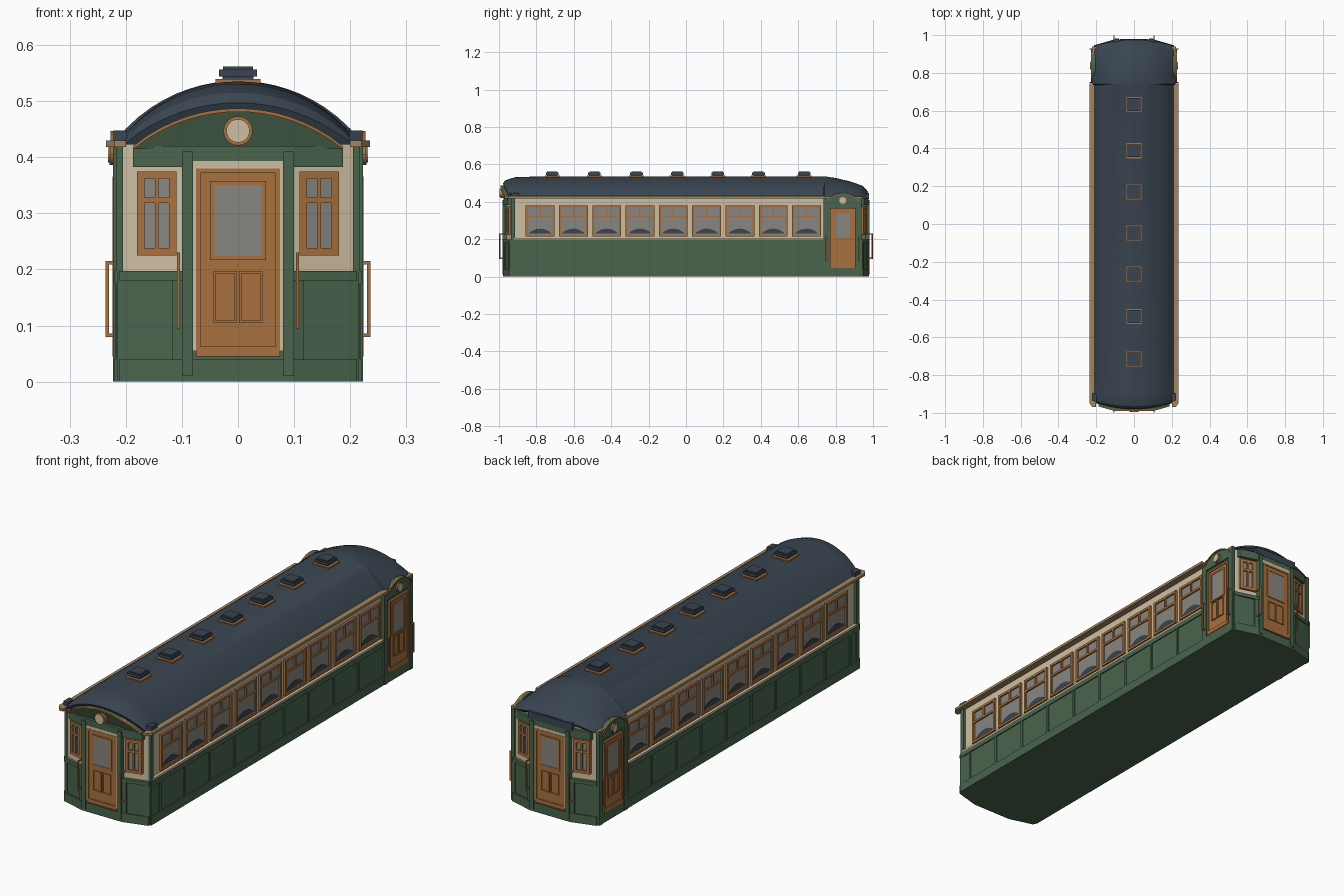
import bpy, bmesh, math

if "Cube" in bpy.data.objects:
    bpy.data.objects.remove(bpy.data.objects["Cube"])


def mat(name, r, g, b):
    m = bpy.data.materials.new(name)
    m.diffuse_color = (r, g, b, 1)
    m.use_nodes = True
    m.node_tree.nodes["Principled BSDF"].inputs["Base Color"].default_value = m.diffuse_color
    return m


GREEN = mat("coach green", 0.068, 0.13, 0.075)
NAVY = mat("slate blue roof", 0.042, 0.06, 0.082)
WOOD = mat("orange wood", 0.40, 0.165, 0.05)
CREAM = mat("cream", 0.62, 0.52, 0.36)
GLASS = mat("grey glass", 0.25, 0.24, 0.22)
TAN = mat("tan gutter", 0.36, 0.235, 0.11)


# Wall coordinates: u along the wall, d outwards, z up
def end_y(x):
    return 0.96 - max(0, abs(x) - 0.1) * 0.286


def end_map(s):
    return lambda u, d, z: (u, s * (end_y(u) + d), z)


def side_map(s):
    return lambda u, d, z: (s * (0.205 + d), u, z)


def flat_map(u, d, v):
    return (u, v, d)


FRONT, BACK = [end_map(-1)], [end_map(1)]
ENDS, SIDES, FLAT = FRONT + BACK, [side_map(1), side_map(-1)], [flat_map]


def finish(name, bm, material, smooth=False):
    bmesh.ops.recalc_face_normals(bm, faces=bm.faces)
    me = bpy.data.meshes.new(name)
    bm.to_mesh(me)
    bm.free()
    me.materials.append(material)
    ob = bpy.data.objects.new(name, me)
    bpy.context.collection.objects.link(ob)
    if smooth:
        bpy.context.view_layer.objects.active = ob
        ob.select_set(True)
        bpy.ops.object.shade_smooth_by_angle(angle=math.radians(25))
        ob.select_set(False)
    return ob


def build(name, material, polys, d0, d1, maps):
    """Extrude every outline from depth d0 to d1 on every wall."""
    bm = bmesh.new()
    for f in maps:
        for p in polys:
            a = [bm.verts.new(f(u, d0, z)) for u, z in p]
            b = [bm.verts.new(f(u, d1, z)) for u, z in p]
            bm.faces.new(a)
            bm.faces.new(b[::-1])
            for i in range(len(p)):
                j = (i + 1) % len(p)
                bm.faces.new((a[i], a[j], b[j], b[i]))
    return finish(name, bm, material)


def rect(u0, u1, z0, z1):
    return [(u0, z0), (u1, z0), (u1, z1), (u0, z1)]


def frame(u0, u1, z0, z1, t):
    return [rect(u0, u0 + t, z0, z1), rect(u1 - t, u1, z0, z1),
            rect(u0 + t, u1 - t, z0, z0 + t), rect(u0 + t, u1 - t, z1 - t, z1)]


def both(polys):
    return polys + [[(-u, z) for u, z in p] for p in polys]


def disc(u, z, r, n=24):
    return [(u + r * math.cos(2 * math.pi * i / n), z + r * math.sin(2 * math.pi * i / n)) for i in range(n)]


def arc(c, w, z0, z1, n=16):
    r = (w * w + (z1 - z0) ** 2) / (2 * (z1 - z0))
    out = []
    for i in range(n + 1):
        u = -w + 2 * w * i / n
        out.append((c + u, z1 - r + math.sqrt(r * r - u * u)))
    return out


# Body shells: lower green, upper cream
def plan(e):
    h = [(0.205 + e, -end_y(0.205) - e), (0.1, -0.96 - e), (-0.1, -0.96 - e), (-0.205 - e, -end_y(0.205) - e)]
    return h + [(u, -v) for u, v in reversed(h)]


build("upper_body", CREAM, [plan(0)], 0.02, 0.428, FLAT)
build("lower_body", GREEN, [plan(0.01)], 0.0, 0.195, FLAT)

# Side wall trim
N, STEP, Y0 = 9, 0.178, -0.78
centres = [Y0 + i * STEP for i in range(N)]
build("side_rails", GREEN, [rect(-0.935, 0.735, 0, 0.04), rect(-0.935, 0.735, 0.175, 0.197)], 0.005, 0.015, SIDES)
build("side_battens", GREEN, [rect(c - 0.095, c - 0.083, 0.03, 0.18) for c in centres], 0.005, 0.014, SIDES)
build("belt_moulding", CREAM, [rect(-0.92, 0.735, 0.197, 0.206)], 0, 0.013, SIDES)
build("front_corner_posts", GREEN, [rect(-0.935, -0.915, 0, 0.425)], 0, 0.012, SIDES)
build("vestibule_side_walls", GREEN, [rect(0.735, 0.93, 0.1, 0.425)], 0, 0.01, SIDES)
build("vestibule_posts", GREEN, [rect(0.735, 0.76, 0, 0.42), rect(0.915, 0.938, 0, 0.42)], 0, 0.018, SIDES)
build("vestibule_sills", GREEN, [rect(0.76, 0.915, 0, 0.045)], 0, 0.016, SIDES)

# Side windows
glass, frames, seats = [], [], []
for c in centres:
    a, b = c - 0.077, c + 0.077
    glass.append(rect(a, b, 0.215, 0.38))
    frames += frame(a, b, 0.215, 0.38, 0.011)
    frames += [rect(a, b, 0.315, 0.325), rect(c - 0.004, c + 0.004, 0.325, 0.375)]
    seats.append(arc(c, 0.062, 0.23, 0.256, 8))
build("side_window_glass", GLASS, glass, 0, 0.003, SIDES)
build("side_window_frames", WOOD, frames, 0, 0.010, SIDES)
build("seat_backs", NAVY, seats, 0, 0.005, SIDES)

# End windows
ew = both([rect(0.11, 0.18, 0.225, 0.375)])
ef = both(frame(0.11, 0.18, 0.225, 0.375, 0.013) + [rect(0.11, 0.18, 0.318, 0.328), rect(0.142, 0.148, 0.23, 0.37)])
build("end_window_glass", GLASS, ew, 0, 0.003, ENDS)
build("end_window_frames", WOOD, ef, 0, 0.011, ENDS)

# End wall trim
build("end_rails", GREEN, both([rect(0.1, 0.212, 0, 0.04), rect(0.1, 0.212, 0.18, 0.197)]) + [rect(-0.1, 0.1, 0, 0.04)], 0.003, 0.018, ENDS)
build("end_stiles", GREEN, both([rect(0.195, 0.212, 0.03, 0.185), rect(0.1, 0.117, 0.03, 0.185)]), 0.003, 0.015, ENDS)
build("end_posts", GREEN, both([rect(0.08, 0.1, 0.01, 0.41)]), 0, 0.022, ENDS)
build("end_beams", GREEN, both([rect(0.1, 0.187, 0.383, 0.42)]) + [rect(-0.1, 0.1, 0.393, 0.42)], 0, 0.016, ENDS)
build("end_door_surrounds", CREAM, both([rect(0.074, 0.081, 0.055, 0.393)]) + [rect(-0.08, 0.08, 0.38, 0.393)], 0, 0.018, ENDS)


# Doors
def door(label, c, w, top, maps):
    k = w / 0.075
    wu = 0.042 * k
    pane = (c - wu, c + wu, top - 0.155, top - 0.03)
    build(label + "_slab", WOOD, [rect(c - w, c + w, 0.055, top)], 0, 0.015, maps)
    build(label + "_glass", GLASS, [rect(*pane)], 0, 0.017, maps)
    f = frame(pane[0] - 0.008, pane[1] + 0.008, pane[2] - 0.008, pane[3] + 0.008, 0.008)
    for s in (-1, 1):
        m = c + s * 0.023 * k
        f += frame(m - 0.021 * k, m + 0.021 * k, 0.105, 0.197, 0.004)
    f += frame(c - w, c + w, 0.055, top, 0.008)
    f.append(rect(c - w, c + w, 0.045, 0.058))
    build(label + "_mouldings", WOOD, f, 0, 0.019, maps)


door("end_door", 0, 0.075, 0.38, ENDS)
door("side_door", 0.838, 0.068, 0.366, SIDES)


# Arched pediments with a round lamp
def pediment(label, c, w, z0, zs, zt, lz, r, d, maps):
    outer, inner = arc(c, w, zs, zt), arc(c, w, zs - 0.006, zt - 0.006)
    build(label + "_panel", GREEN, [[(c + w, z0), (c - w, z0)] + outer], 0, d, maps)
    strips = [[inner[i], inner[i + 1], outer[i + 1], outer[i]] for i in range(len(outer) - 1)]
    build(label + "_arch_trim", WOOD, strips, 0, d + 0.005, maps)
    build(label + "_lamp_rim", WOOD, [disc(c, lz, r)], 0, d + 0.007, maps)
    build(label + "_lamp_lens", CREAM, [disc(c, lz, r * 0.8)], 0, d + 0.010, maps)


pediment("front_pediment", 0, 0.187, 0.415, 0.42, 0.487, 0.447, 0.026, 0.026, FRONT)
pediment("side_pediment", 0.838, 0.088, 0.38, 0.405, 0.447, 0.407, 0.021, 0.017, SIDES)


# Grab rails
def rail(label, us, z0, z1, d, maps):
    t = 0.003
    build(label + "_bars", WOOD, [rect(u - t, u + t, z0, z1) for u in us], d - 2 * t, d, maps)
    build(label + "_stubs", WOOD, [rect(u - t, u + t, z, z + 2 * t) for u in us for z in (z0, z1 - 2 * t)], 0, d - t, maps)


rail("end_grab_rail", (-0.106, 0.106), 0.095, 0.23, 0.0405, ENDS)
rail("side_grab_rail", (0.75, 0.926), 0.08, 0.215, 0.031, SIDES)

# Gutters
build("gutters", TAN, both([[(0.2, -0.97), (0.22, -0.97), (0.235, -0.95), (0.235, 0.745), (0.2, 0.745)]]), 0.418, 0.43, FLAT)
build("vestibule_gutters", TAN, both([rect(0.2, 0.222, 0.745, 0.94)]), 0.42, 0.428, FLAT)

# Lofted arched roof: y, half width, eave height, crown height, end bow
stations = [(-0.945, 0.203, 0.423, 0.497, -0.035), (-0.935, 0.213, 0.423, 0.515, -0.03),
            (-0.895, 0.217, 0.423, 0.531, -0.02), (-0.885, 0.214, 0.425, 0.531, -0.02),
            (-0.8, 0.214, 0.425, 0.535, 0), (0.735, 0.214, 0.425, 0.535, 0),
            (0.74, 0.222, 0.425, 0.536, 0), (0.80, 0.222, 0.425, 0.526, 0.005),
            (0.87, 0.221, 0.424, 0.508, 0.01), (0.925, 0.217, 0.422, 0.485, 0.02),
            (0.945, 0.205, 0.42, 0.452, 0.03)]
bm = bmesh.new()
rings = []
for y, w, z0, z1, bow in stations:
    rings.append([bm.verts.new((u, y + bow * (1 - (u / w) ** 2), z)) for u, z in arc(0, w, z0, z1, 20)])
for a, b in zip(rings, rings[1:]):
    for i in range(len(a)):
        j = (i + 1) % len(a)
        bm.faces.new((a[i], a[j], b[j], b[i]))
bm.faces.new(rings[0])
bm.faces.new(rings[-1][::-1])
finish("roof", bm, NAVY, smooth=True)

# Back hood lip and eave brackets
build("back_hood_lip", NAVY, [rect(-0.11, 0.11, 0.415, 0.448)], -0.03, 0.02, BACK)
build("eave_brackets", NAVY, both([rect(0.198, 0.222, 0.425, 0.448)]), -0.03, 0.01, FRONT)

# Roof vents
vy = [-0.715, -0.49, -0.265, -0.047, 0.17, 0.388, 0.632]
for label, m, h, z0, z1 in (("vent_bases", WOOD, 0.04, 0.52, 0.539), ("vent_necks", NAVY, 0.028, 0.535, 0.547),
                            ("vent_caps", NAVY, 0.034, 0.544, 0.556), ("vent_tops", NAVY, 0.027, 0.555, 0.562)):
    build(label, m, [rect(-h, h, y - h, y + h) for y in vy], z0, z1, FLAT)
